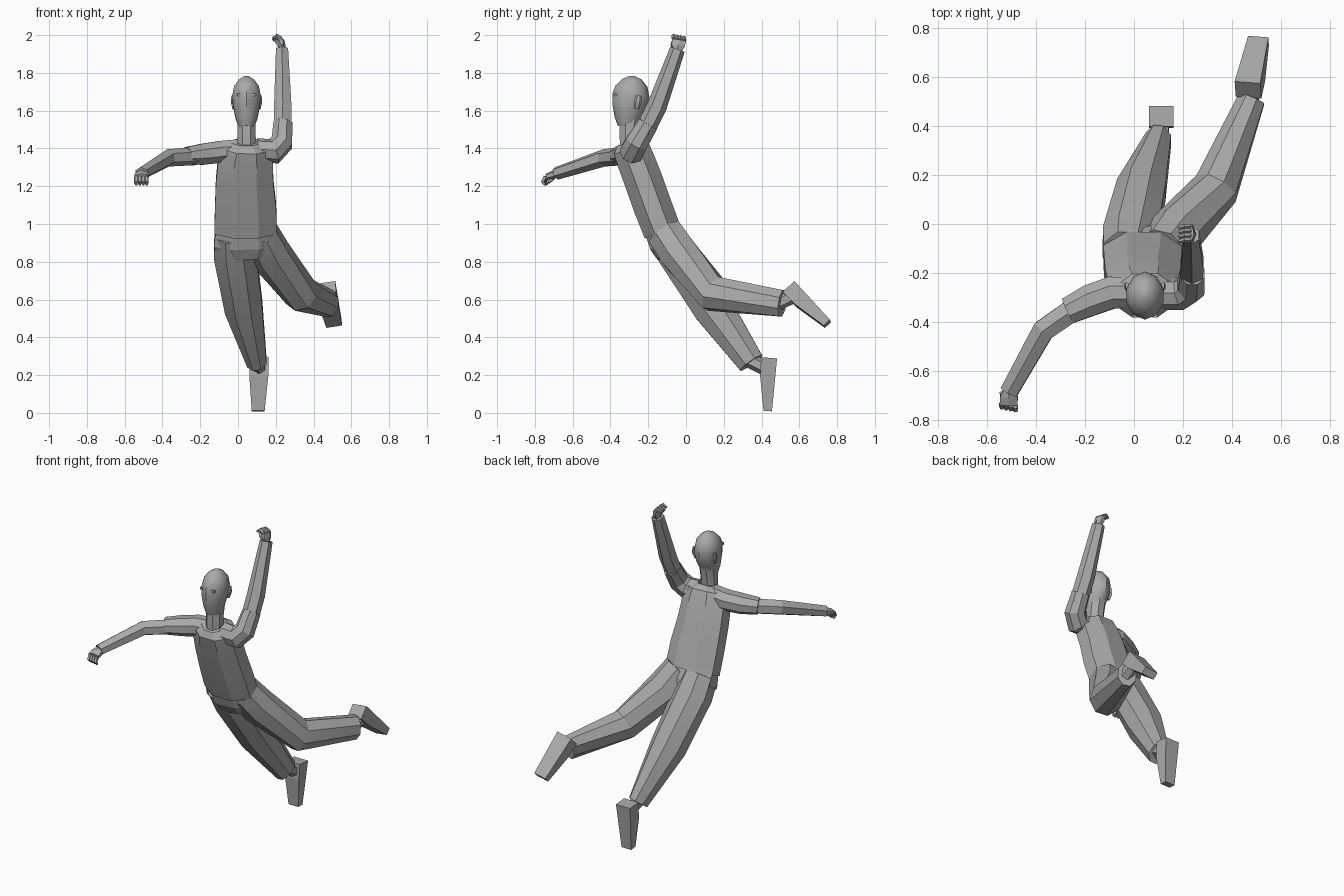
import bpy, bmesh, math
from mathutils import Vector

cube = bpy.data.objects.get("Cube")
if cube:
    bpy.data.objects.remove(cube)

grey = bpy.data.materials.new("plain_grey")
grey.use_nodes = True
COLOUR = (0.4, 0.4, 0.4, 1)
grey.diffuse_color = COLOUR
grey.node_tree.nodes["Principled BSDF"].inputs["Base Color"].default_value = COLOUR


def finish(name, bm, angle):
    bmesh.ops.recalc_face_normals(bm, faces=bm.faces)
    mesh = bpy.data.meshes.new(name)
    bm.to_mesh(mesh)
    bm.free()
    mesh.materials.append(grey)
    obj = bpy.data.objects.new(name, mesh)
    bpy.context.collection.objects.link(obj)
    if angle:
        bpy.ops.object.select_all(action='DESELECT')
        obj.select_set(True)
        bpy.context.view_layer.objects.active = obj
        bpy.ops.object.shade_smooth_by_angle(angle=math.radians(angle))
    return obj


def loft(name, sections, sides=8, hint=(1, 0, 0), angle=0):
    """Skin polygon rings; each section is (x, y, z, half width, half depth)."""
    bm = bmesh.new()
    pts = [Vector(s[:3]) for s in sections]
    rings = []
    for i, s in enumerate(sections):
        before = (pts[i] - pts[max(i - 1, 0)]).normalized()
        after = (pts[min(i + 1, len(pts) - 1)] - pts[i]).normalized()
        t = (before + after).normalized()
        h = Vector(hint)
        u = (h - t * h.dot(t)).normalized()
        v = t.cross(u)
        k = 1 / math.cos(math.pi / sides)
        ring = []
        for j in range(sides):
            a = 2 * math.pi * (j + 0.5) / sides
            ring.append(bm.verts.new(pts[i] + k * (u * s[3] * math.cos(a) + v * s[4] * math.sin(a))))
        rings.append(ring)
    for a, b in zip(rings, rings[1:]):
        for j in range(sides):
            n = (j + 1) % sides
            bm.faces.new((a[j], a[n], b[n], b[j]))
    bm.faces.new(rings[0])
    bm.faces.new(rings[-1])
    return finish(name, bm, angle)


def foot(name, heel, toe, normal, side, widths):
    """Wedge with its sole from heel to toe; normal points out of the sole."""
    heel, toe, normal, side = map(Vector, (heel, toe, normal, side))
    normal.normalize()
    side.normalize()
    bm = bmesh.new()
    outline = [(heel, 0, widths[0]), (toe, 0, widths[1]), (toe, 0.045, widths[1]),
               (heel.lerp(toe, 0.36), 0.08, widths[0]), (heel, 0.085, widths[0])]
    left, right = [[bm.verts.new(p - normal * d + side * w * s) for p, d, w in outline]
                   for s in (1, -1)]
    bm.faces.new(left)
    bm.faces.new(right)
    for j in range(5):
        n = (j + 1) % 5
        bm.faces.new((left[j], left[n], right[n], right[j]))
    finish(name, bm, 0)


def hand(side_name, wrist, knuckle, tip, across):
    """Palm, four curled fingers in a row and a thumb."""
    w, k, t, a = map(Vector, (wrist, knuckle, tip, across))
    a.normalize()
    loft(side_name + "_palm", [(*w, 0.024, 0.018), (*w.lerp(k, 0.5), 0.036, 0.018),
                               (*k, 0.036, 0.014)], 6, a)
    bend = k.lerp(t, 0.5) + (k - w).normalized() * 0.015
    for i in range(4):
        off = a * (i - 1.5) * 0.019
        loft(f"{side_name}_finger_{i + 1}", [(*(k + off), 0.009, 0.01), (*(bend + off), 0.009, 0.009),
                                             (*(t + off), 0.006, 0.006)], 5, a)
    base = w.lerp(k, 0.3) - a * 0.028
    loft(side_name + "_thumb", [(*base, 0.01, 0.01), (*(base.lerp(t, 0.5) - a * 0.012), 0.009, 0.009),
                                (*(base.lerp(t, 0.8) - a * 0.008), 0.006, 0.006)], 5, a)


# Trunk: shirt leaning forward, with hips tucked under the hem
loft("shirt", [(.04, -.125, .96, .165, .1), (.04, -.175, 1.09, .162, .102), (.035, -.225, 1.23, .152, .102),
               (.04, -.267, 1.34, .145, .1), (.045, -.292, 1.405, .125, .095),
               (.045, -.303, 1.435, .075, .065)], 8, angle=25)
loft("hips", [(.04, -.135, .985, .155, .09), (.04, -.1, .9, .168, .095), (.045, -.075, .84, .13, .08)], 8)

# Head and neck
loft("neck", [(.045, -.3, 1.41, .05, .05), (.045, -.3, 1.5, .048, .052), (.045, -.285, 1.6, .05, .055)], 8, angle=40)
loft("head", [(.045, -.315, 1.515, .042, .045), (.045, -.31, 1.56, .058, .066), (.045, -.3, 1.62, .07, .086),
              (.045, -.292, 1.68, .075, .094), (.045, -.288, 1.73, .065, .08),
              (.045, -.287, 1.765, .04, .05), (.045, -.287, 1.783, .012, .015)], 10, angle=40)
for side, s in (("right", -1), ("left", 1)):
    x = .045 + s * .04
    loft(side + "_eye", [(x, -.35, 1.685, .01, .007), (x, -.382, 1.685, .01, .007)], 4)
    loft(side + "_ear", [(.045 + s * .068, -.262, 1.61, .006, .012), (.045 + s * .076, -.255, 1.645, .007, .017),
                         (.045 + s * .074, -.25, 1.68, .006, .012)], 6)

# Right arm reaching out and forward
loft("right_sleeve", [(.02, -.28, 1.385, .06, .065), (-.09, -.28, 1.382, .066, .058),
                      (-.18, -.312, 1.37, .064, .056), (-.27, -.355, 1.362, .054, .046)], 8, (0, 1, 0), 20)
loft("right_arm", [(-.22, -.33, 1.36, .046, .042), (-.37, -.434, 1.35, .045, .04),
                   (-.51, -.685, 1.268, .036, .03)], 6, (1, -1, 0), 20)
hand("right", (-.508, -.675, 1.27), (-.512, -.738, 1.25), (-.51, -.74, 1.208), (1, -.2, 0))

# Left arm raised overhead
loft("left_sleeve", [(.1, -.285, 1.39, .06, .06), (.19, -.285, 1.385, .062, .064),
                     (.232, -.26, 1.43, .06, .058), (.238, -.2, 1.53, .054, .05)], 8, (0, 1, -.5), 20)
loft("left_arm", [(.236, -.225, 1.48, .046, .045), (.237, -.155, 1.62, .046, .046),
                  (.233, -.045, 1.925, .032, .035)], 6, (1, 0, 0), 20)
hand("left", (.233, -.045, 1.92), (.228, -.037, 1.975), (.185, -.043, 1.978), (0, 1, -.2))

# Trouser legs
loft("right_leg", [(-.025, -.115, .95, .1, .095), (-.015, -.05, .84, .112, .1), (.03, .14, .56, .1, .105),
                   (.1, .345, .265, .052, .07)], 8, angle=20)
loft("left_leg", [(.115, -.11, .95, .095, .095), (.17, -.035, .84, .105, .1), (.335, .145, .63, .09, .092),
                  (.48, .51, .58, .055, .07)], 8, angle=20)

# Ankles and feet, toes pointed
loft("right_ankle", [(.1, .335, .28, .035, .035), (.112, .41, .24, .033, .033)], 6)
foot("right_foot", (.112, .482, .288), (.107, .455, .008), (0, 1, -.08), (1, 0, 0), (.05, .034))
loft("left_ankle", [(.475, .49, .583, .033, .035), (.48, .56, .615, .032, .033)], 6)
foot("left_foot", (.463, .578, .69), (.507, .765, .487), (-.05, .73, .68), (1, -.08, .16), (.053, .042))
